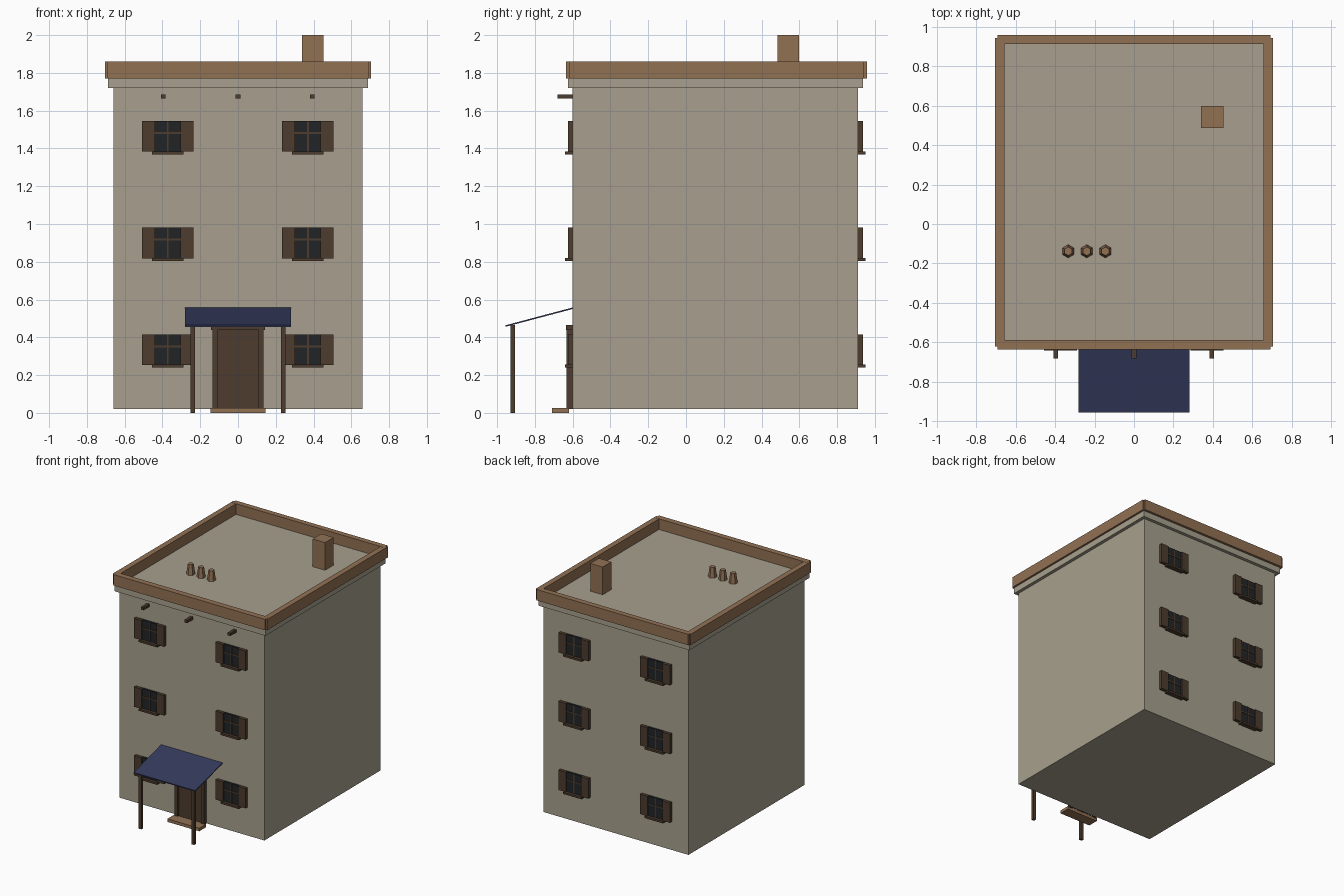
import bpy, math

if "Cube" in bpy.data.objects:
    bpy.data.objects.remove(bpy.data.objects["Cube"])


def material(name, r, g, b):
    lin = lambda c: ((c / 255 + 0.055) / 1.055) ** 2.4
    m = bpy.data.materials.new(name)
    m.diffuse_color = (lin(r), lin(g), lin(b), 1)
    m.use_nodes = True
    m.node_tree.nodes["Principled BSDF"].inputs["Base Color"].default_value = m.diffuse_color
    return m


PLASTER = material("plaster", 168, 160, 142)
TAN = material("tan_wood", 146, 113, 84)
DARK = material("dark_wood", 77, 60, 46)
NAVY = material("navy_cloth", 52, 58, 92)
GLASS = material("dark_glass", 34, 36, 38)


def mesh_object(name, verts, faces, mat):
    me = bpy.data.meshes.new(name)
    me.from_pydata(verts, [], faces)
    me.materials.append(mat)
    ob = bpy.data.objects.new(name, me)
    bpy.context.collection.objects.link(ob)
    return ob


def box(name, x0, x1, y0, y1, z0, z1, mat):
    y0, y1 = min(y0, y1), max(y0, y1)
    v = [(x, y, z) for z in (z0, z1) for x, y in ((x0, y0), (x1, y0), (x1, y1), (x0, y1))]
    f = [(3, 2, 1, 0), (4, 5, 6, 7)] + [(i, (i + 1) % 4, (i + 1) % 4 + 4, i + 4) for i in range(4)]
    return mesh_object(name, v, f, mat)


# Main block, cornice and flat roof
FRONT, BACK = -0.60, 0.91
box("house_body", -0.66, 0.66, FRONT, BACK, 0.02, 1.73, PLASTER)
box("cornice", -0.687, 0.687, -0.625, 0.937, 1.72, 1.772, PLASTER)

# Parapet rails, leaving small notches at the corners
box("parapet_front", -0.69, 0.69, -0.635, -0.587, 1.77, 1.86, TAN)
box("parapet_back", -0.69, 0.69, 0.912, 0.957, 1.77, 1.86, TAN)
for side, s in (("left", -1), ("right", 1)):
    a, b = sorted((s * 0.657, s * 0.703))
    box("parapet_" + side, a, b, -0.62, 0.943, 1.77, 1.859, TAN)

# Chimney and three hexagonal roof pots
box("chimney", 0.34, 0.453, 0.485, 0.597, 1.77, 2.0, TAN)
for x in (-0.333, -0.239, -0.145):
    bpy.ops.mesh.primitive_cone_add(vertices=6, radius1=0.034, radius2=0.022, depth=0.085,
                                    location=(x, -0.138, 1.8125))
    bpy.context.object.name = "roof_pot"
    bpy.context.object.data.materials.append(TAN)


# Shuttered windows, d is the outward direction along y
def window(cx, z, wall, d):
    def part(name, x0, x1, near, far, z0, z1, mat):
        box(name, cx + x0, cx + x1, wall + d * near, wall + d * far, z + z0, z + z1, mat)

    part("window_glass", -0.07, 0.07, 0, 0.016, 0, 0.163, GLASS)
    part("window_mullion", -0.005, 0.005, 0.01, 0.02, 0, 0.163, DARK)
    part("window_transom", -0.07, 0.07, 0.01, 0.02, 0.094, 0.104, DARK)
    part("window_sill", -0.083, 0.083, 0, 0.04, -0.014, 0.002, DARK)
    for s in (-1, 1):
        a, b = sorted((s * 0.068, s * 0.136))
        part("window_shutter", a, b, 0, 0.026, 0, 0.163, DARK)


for wall, d in ((FRONT, -1), (BACK, 1)):
    for x in (-0.372, 0.37):
        for row in range(3):
            window(x, 0.253 + row * 0.565, wall, d)

# Door with frame, lintel and step
box("door", -0.112, 0.112, FRONT, -0.612, 0.02, 0.445, DARK)
for s in (-1, 1):
    a, b = sorted((s * 0.108, s * 0.135))
    box("door_jamb", a, b, FRONT, -0.632, 0.02, 0.44, DARK)
box("door_lintel", -0.143, 0.143, FRONT, -0.634, 0.438, 0.465, DARK)
box("door_step", -0.145, 0.145, -0.71, -0.62, 0.0, 0.025, TAN)

# Sloping awning on two posts
awning = [(x, y, z + t) for t in (0, 0.008) for x, y, z in
          ((-0.28, -0.955, 0.456), (0.28, -0.955, 0.456), (0.28, FRONT, 0.55), (-0.28, FRONT, 0.55))]
mesh_object("awning", awning, [(3, 2, 1, 0), (4, 5, 6, 7), (0, 1, 5, 4), (1, 2, 6, 5),
                               (2, 3, 7, 6), (3, 0, 4, 7)], NAVY)
for x in (-0.24, 0.24):
    box("awning_post", x - 0.012, x + 0.012, -0.93, -0.906, 0, 0.464, DARK)

# Roof beam ends poking out of the front wall
for x in (-0.396, 0, 0.394):
    box("beam_end", x - 0.012, x + 0.012, -0.68, FRONT, 1.664, 1.686, DARK)
